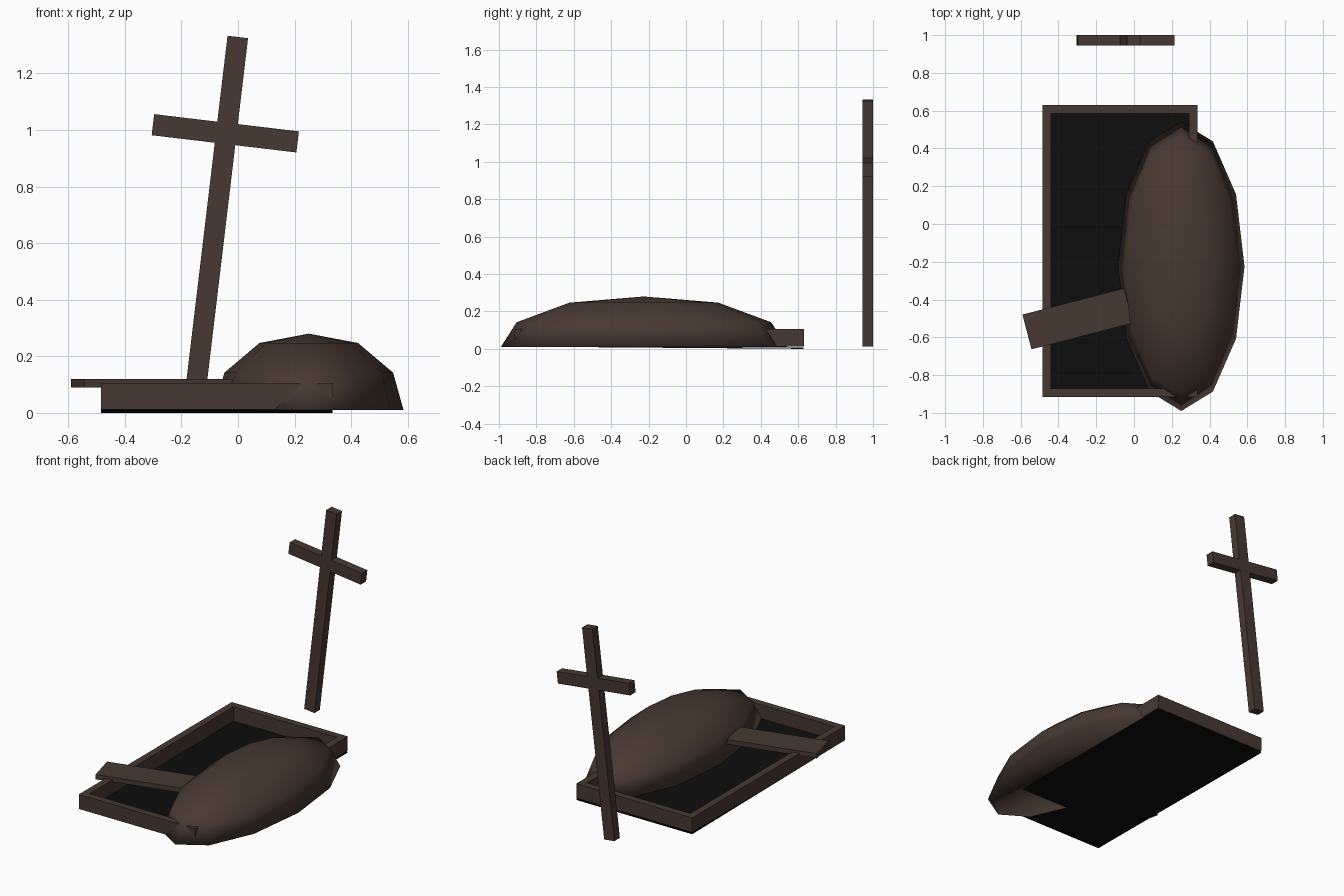
import bpy, bmesh, math
from mathutils import Matrix, Vector

if "Cube" in bpy.data.objects:
    bpy.data.objects.remove(bpy.data.objects["Cube"])


def material(name, rgb):
    m = bpy.data.materials.new(name)
    m.diffuse_color = (*rgb, 1)
    m.use_nodes = True
    m.node_tree.nodes["Principled BSDF"].inputs["Base Color"].default_value = m.diffuse_color
    return m


brown = material("dark_brown_earth_and_wood", (0.063, 0.041, 0.031))
black = material("pit_black", (0.004, 0.004, 0.004))


def finish(name, bm, mat, smooth=False):
    bmesh.ops.recalc_face_normals(bm, faces=bm.faces)
    me = bpy.data.meshes.new(name)
    bm.to_mesh(me)
    bm.free()
    me.materials.append(mat)
    for p in me.polygons:
        p.use_smooth = smooth
    ob = bpy.data.objects.new(name, me)
    bpy.context.collection.objects.link(ob)
    return ob


def box(name, centre, size, mat, angle=0, axis='Z'):
    bm = bmesh.new()
    bmesh.ops.create_cube(bm, size=1, matrix=Matrix.Translation(centre)
                          @ Matrix.Rotation(math.radians(angle), 4, axis)
                          @ Matrix.Diagonal((*size, 1)))
    return finish(name, bm, mat)


# Leaning grave cross
LEAN = 6.8
box("cross_post", (-0.079, 0.972, 0.672), (0.073, 0.055, 1.322), brown, LEAN, 'Y')
box("cross_bar", (-0.045, 0.972, 0.988), (0.515, 0.055, 0.075), brown, LEAN, 'Y')

# Mitred rectangular grave border
X0, X1, Y0, Y1, T = -0.485, 0.335, -0.915, 0.63, 0.045
bm = bmesh.new()
rings = []
for inset, z in ((0, 0.012), (0, 0.105), (T, 0.105), (T, 0.012)):
    rings.append([bm.verts.new((x, y, z)) for x, y in (
        (X0 + inset, Y0 + inset), (X1 - inset, Y0 + inset),
        (X1 - inset, Y1 - inset), (X0 + inset, Y1 - inset))])
for r in range(4):
    a, b = rings[r], rings[(r + 1) % 4]
    for i in range(4):
        j = (i + 1) % 4
        bm.faces.new((a[i], a[j], b[j], b[i]))
finish("grave_border", bm, brown)

# Dark pit floor, dipping slightly towards the back
floor = box("pit_floor", (-0.075, -0.1425, 0.012), (0.818, 1.543, 0.006), black)
for v in floor.data.vertices:
    v.co.z += 0.003 if v.co.y < 0 else -0.009

# Loose plank resting across the border
box("loose_plank", (-0.298, -0.502, 0.105), (0.555, 0.19, 0.03), brown, 14.5)

# Twelve-sided mound of earth
CX, CY, RX, RY, N = 0.25, -0.225, 0.335, 0.765, 12
bm = bmesh.new()
rings = []
for scale, z in ((1, 0.01), (0.89, 0.142), (0.52, 0.247)):
    rings.append([bm.verts.new((CX + RX * scale * math.cos(2 * math.pi * i / N),
                                CY + RY * scale * math.sin(2 * math.pi * i / N), z))
                  for i in range(N)])
top = bm.verts.new((CX, CY, 0.28))
for i in range(N):
    j = (i + 1) % N
    for a, b in zip(rings, rings[1:]):
        bm.faces.new((a[i], a[j], b[j], b[i]))
    bm.faces.new((rings[-1][i], rings[-1][j], top))
bm.faces.new(rings[0])
mound = finish("earth_mound", bm, brown, True)
